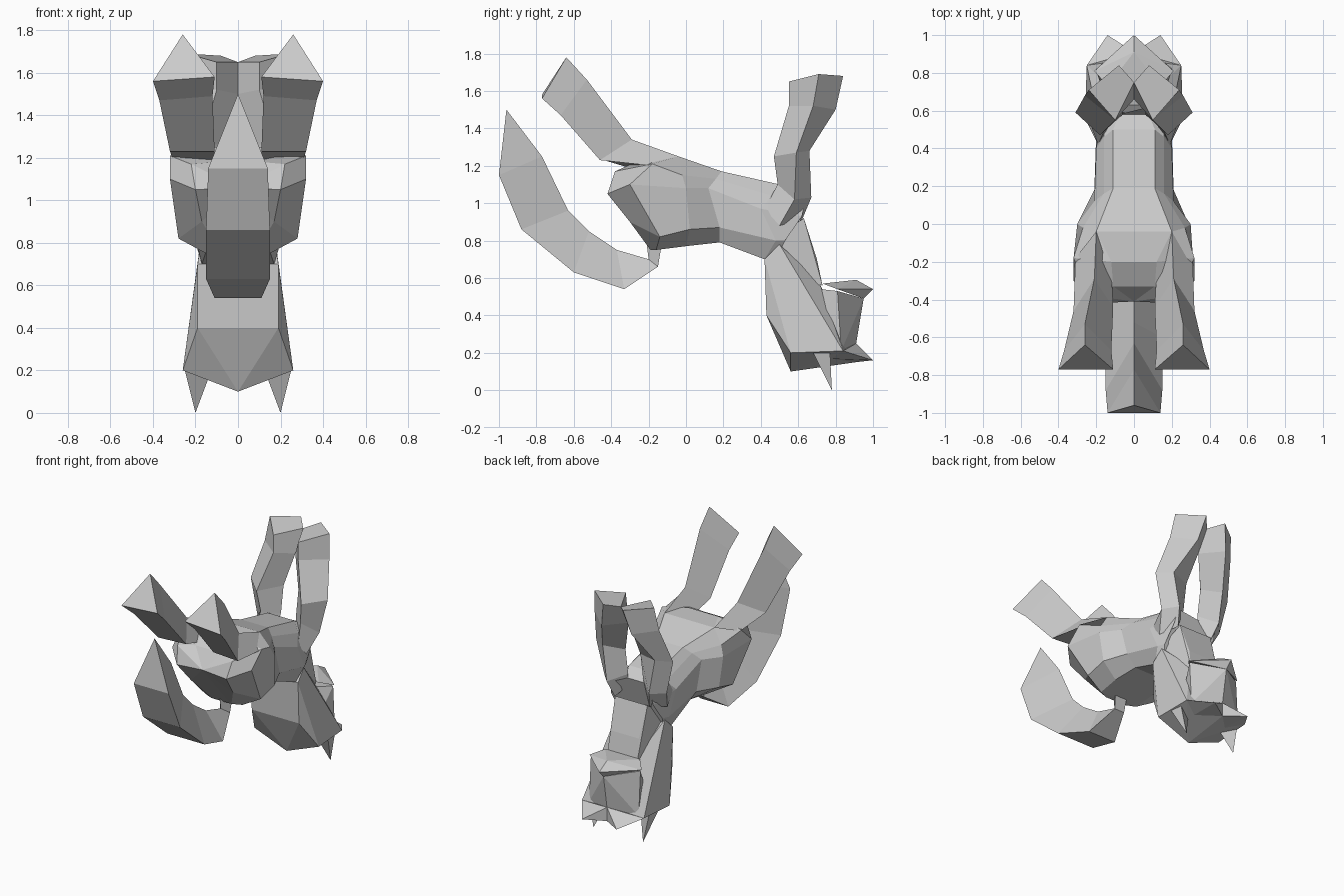
import bpy
import bmesh
from mathutils import Vector

cube = bpy.data.objects.get("Cube")
if cube:
    bpy.data.objects.remove(cube, do_unlink=True)

# One plain grey for the whole figure
grey = bpy.data.materials.new("plain grey")
grey.use_nodes = True
grey.diffuse_color = (0.6, 0.6, 0.6, 1)
for node in grey.node_tree.nodes:
    if node.type == "BSDF_PRINCIPLED":
        node.inputs["Base Color"].default_value = grey.diffuse_color


def finish(name, bm):
    """Turn a bmesh into a flat-shaded grey object."""
    bmesh.ops.recalc_face_normals(bm, faces=bm.faces)
    mesh = bpy.data.meshes.new(name)
    bm.to_mesh(mesh)
    bm.free()
    mesh.materials.append(grey)
    part = bpy.data.objects.new(name, mesh)
    bpy.context.scene.collection.objects.link(part)
    return part


def flip(point):
    """Reflect a point across the centre plane."""
    return (-point[0], point[1], point[2])


def loft(name, rings, tip=None):
    """Skin closed rings in order, capping the ends or closing on a tip."""
    bm = bmesh.new()
    loops = [[bm.verts.new(p) for p in ring] for ring in rings]
    for first, second in zip(loops, loops[1:]):
        for i in range(len(first)):
            bm.faces.new((first[i - 1], first[i], second[i], second[i - 1]))
    bm.faces.new(loops[0])
    last = loops[-1]
    if tip:
        end = bm.verts.new(tip)
        for i in range(len(last)):
            bm.faces.new((last[i - 1], last[i], end))
    else:
        bm.faces.new(last)
    return finish(name, bm)


def hull(name, points, symmetric=True):
    """Wrap a faceted convex solid around points and their reflections."""
    everything = list(points)
    if symmetric:
        everything += [flip(p) for p in points if p[0] > 0]
    bm = bmesh.new()
    for p in everything:
        bm.verts.new(p)
    result = bmesh.ops.convex_hull(bm, input=bm.verts)
    loose = set(result["geom_interior"]) | set(result["geom_unused"])
    bmesh.ops.delete(bm, geom=[v for v in loose if isinstance(v, bmesh.types.BMVert)],
                     context="VERTS")
    bmesh.ops.dissolve_limit(bm, angle_limit=0.05, verts=bm.verts, edges=bm.edges)
    return finish(name, bm)


def both_sides(builder, name, *args):
    """Build a part on the left and its reflection on the right."""
    for side in ("left", "right"):
        part = builder(side + "_" + name, *args)
        if side == "right":
            bm = bmesh.new()
            bm.from_mesh(part.data)
            for v in bm.verts:
                v.co = Vector(flip(v.co))
            bmesh.ops.reverse_faces(bm, faces=bm.faces)
            bm.to_mesh(part.data)
            bm.free()


# Torso: half sections from belly edge round to spine edge, chest to rump
torso_halves = [
    [(.08, .58, 1.05), (.16, .64, 1.03), (.17, .62, .93), (.18, .53, .80), (.16, .50, .74)],
    [(.11, .50, 1.10), (.16, .46, 1.04), (.20, .40, .97), (.20, .48, .80), (.17, .42, .70)],
    [(.11, .19, 1.17), (.16, .16, 1.13), (.21, .12, 1.08), (.21, .18, .87), (.14, .18, .79)],
    [(.20, -.04, 1.25), (.27, -.02, 1.15), (.30, 0, 1.08), (.28, .02, .86), (.16, 0, .77)],
    [(.12, -.20, 1.25), (.32, -.18, 1.21), (.32, -.30, 1.10), (.28, -.14, .82), (.15, -.16, .75)],
    [(.11, -.33, 1.18), (.22, -.38, 1.17), (.20, -.42, 1.05), (.17, -.30, .90), (.08, -.19, .75)],
]
loft("torso", [half + [flip(p) for p in reversed(half)] for half in torso_halves],
     tip=(0, -.41, 1.06))

# Tail: triangular sections of half width, inner ridge (y, z), outer edge (y, z)
tail_steps = [
    (.05, (-.21, .78), (-.13, .78)),
    (.04, (-.20, .70), (-.15, .66)),
    (.11, (-.37, .75), (-.33, .54)),
    (.15, (-.52, .85), (-.60, .63)),
    (.15, (-.63, .96), (-.88, .86)),
    (.14, (-.77, 1.25), (-1, 1.15)),
]
loft("tail",
     [[(0, *ridge), (w, *edge), (-w, *edge)] for w, ridge, edge in tail_steps],
     tip=(0, -.96, 1.50))

# Hind legs: triangular sections from hip to foot
hind_rings = [
    [(.20, -.04, 1.25), (.31, -.18, 1.20), (.12, -.24, 1.17)],
    [(.21, -.29, 1.34), (.32, -.46, 1.23), (.11, -.44, 1.23)],
    [(.26, -.53, 1.66), (.37, -.67, 1.47), (.12, -.67, 1.49)],
    [(.26, -.64, 1.78), (.40, -.77, 1.56), (.11, -.77, 1.58)],
]
both_sides(loft, "hind_leg", hind_rings)

# Front legs: diamond sections (outer, back, inner, front) from shoulder to foot
front_rings = [
    [(.20, .50, .88), (.14, .62, .91), (.08, .56, .98), (.19, .42, .97)],
    [(.25, .58, 1.02), (.17, .67, 1.03), (.06, .58, 1.08), (.16, .49, 1.10)],
    [(.31, .59, 1.27), (.21, .66, 1.28), (.06, .61, 1.27), (.18, .47, 1.25)],
    [(.26, .68, 1.52), (.12, .80, 1.50), (0, .66, 1.50), (.10, .55, 1.52)],
    [(.24, .71, 1.69), (.08, .84, 1.68), (0, .75, 1.65), (.10, .55, 1.65)],
]
both_sides(loft, "front_leg", front_rings)

# Neck joining chest and skull
hull("neck", [(.13, .63, .92), (.16, .49, .82), (.17, .50, .60),
              (.11, .70, .70), (.12, .73, .56)])

# Skull: flat forehead, wide cheeks and blunt underside
hull("skull", [(.18, .50, .78), (.19, .42, .70), (.19, .43, .40), (.26, .56, .20),
               (0, .56, .10), (0, .91, .15), (.25, .84, .21), (.18, .75, .43),
               (.11, .71, .58)])

# Snout wedge with a keel down the middle and a wide pointed cap
hull("snout", [(.20, .81, .53), (.18, .75, .43), (.20, .83, .21),
               (0, .95, .49), (0, .91, .25), (.12, .72, .54)])
hull("snout_cap", [(.14, .73, .57), (0, .91, .59), (.21, .81, .54),
                   (0, 1, .54), (0, .95, .49)])

# Pointed cheek tufts
both_sides(hull, "cheek_tuft", [(.25, .84, .21), (.14, 1, .16), (0, .91, .15),
                                (0, .91, .25), (.13, .72, .17)], False)

# Spiked ears
both_sides(hull, "ear", [(.25, .68, .20), (.24, .77, .20), (.14, .72, .16),
                         (.20, .78, 0)], False)
